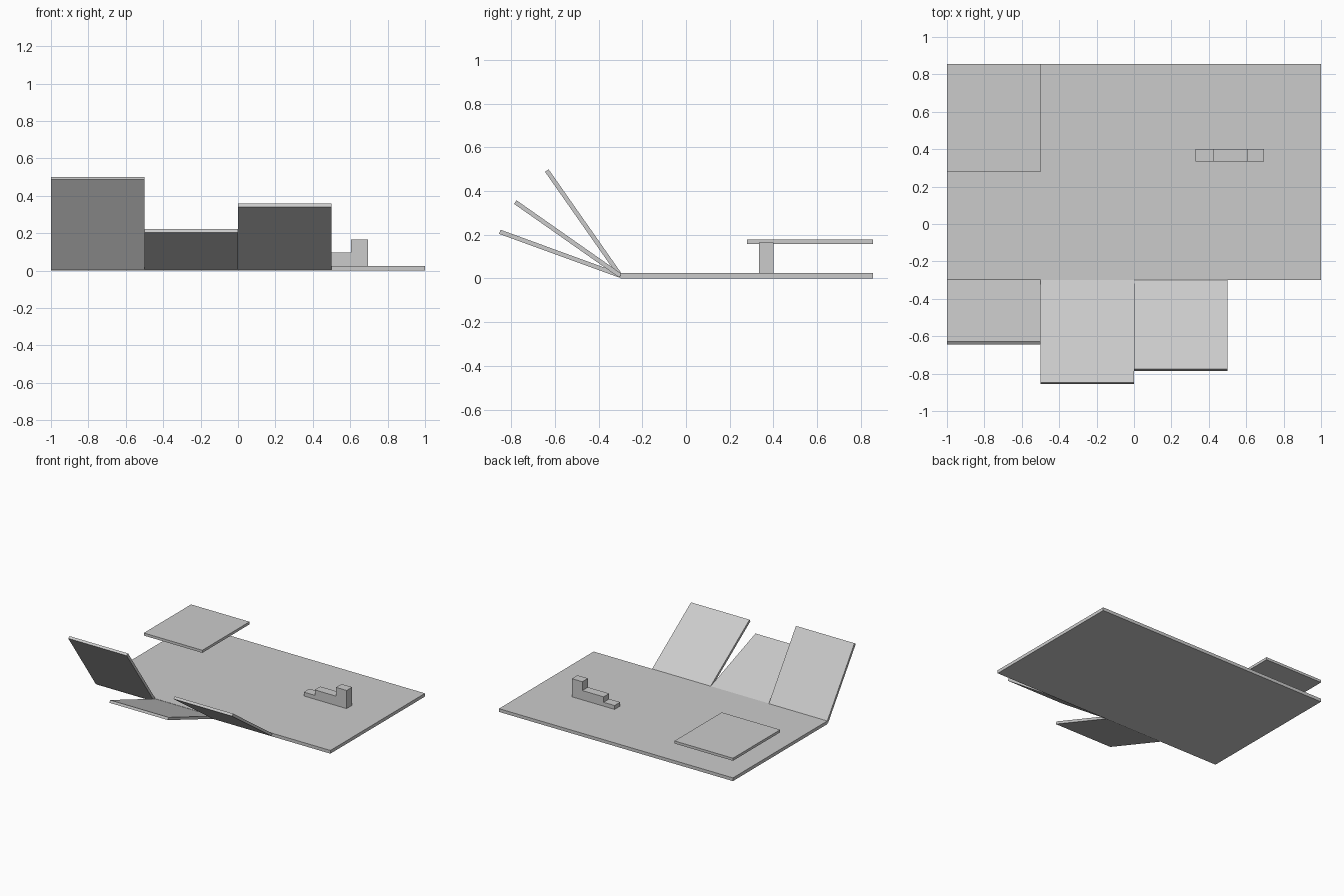
import bpy, bmesh
from math import radians
from mathutils import Matrix, Vector

if "Cube" in bpy.data.objects:
    bpy.data.objects.remove(bpy.data.objects["Cube"])


def box(name, lo, hi):
    """Axis-aligned box between two corners."""
    lo, hi = Vector(lo), Vector(hi)
    bm = bmesh.new()
    bmesh.ops.create_cube(bm, size=1)
    bmesh.ops.scale(bm, vec=hi - lo, verts=bm.verts)
    bmesh.ops.translate(bm, vec=(lo + hi) / 2, verts=bm.verts)
    mesh = bpy.data.meshes.new(name)
    bm.to_mesh(mesh)
    bm.free()
    obj = bpy.data.objects.new(name, mesh)
    bpy.context.collection.objects.link(obj)
    return obj


# Ground slab and raised corner platform
box("base_slab", (-1, -0.3, 0), (1, 0.855, 0.025))
box("corner_platform", (-1, 0.278, 0.157), (-0.5, 0.855, 0.177))

# Three ramps hinged on the front edge, each tilted up by its own angle
for x, angle in ((-1, 55), (-0.5, 20), (0, 35)):
    ramp = box(f"ramp_{angle}_degrees", (0, -0.587, -0.01), (0.5, 0, 0.01))
    ramp.data.transform(Matrix.Translation((x, -0.3, 0.0125))
                        @ Matrix.Rotation(-radians(angle), 4, 'X'))

# Stepped block: one extruded stair profile
profile = [(0.33, 0.025), (0.695, 0.025), (0.695, 0.165), (0.605, 0.165),
           (0.605, 0.097), (0.423, 0.097), (0.423, 0.055), (0.33, 0.055)]
bm = bmesh.new()
face = bm.faces.new([bm.verts.new((x, 0.333, z)) for x, z in profile])
ext = bmesh.ops.extrude_face_region(bm, geom=[face], use_keep_orig=True)
bmesh.ops.translate(bm, vec=(0, 0.068, 0),
                    verts=[v for v in ext["geom"] if isinstance(v, bmesh.types.BMVert)])
bmesh.ops.recalc_face_normals(bm, faces=bm.faces)
mesh = bpy.data.meshes.new("stepped_block")
bm.to_mesh(mesh)
bm.free()
bpy.context.collection.objects.link(bpy.data.objects.new("stepped_block", mesh))
